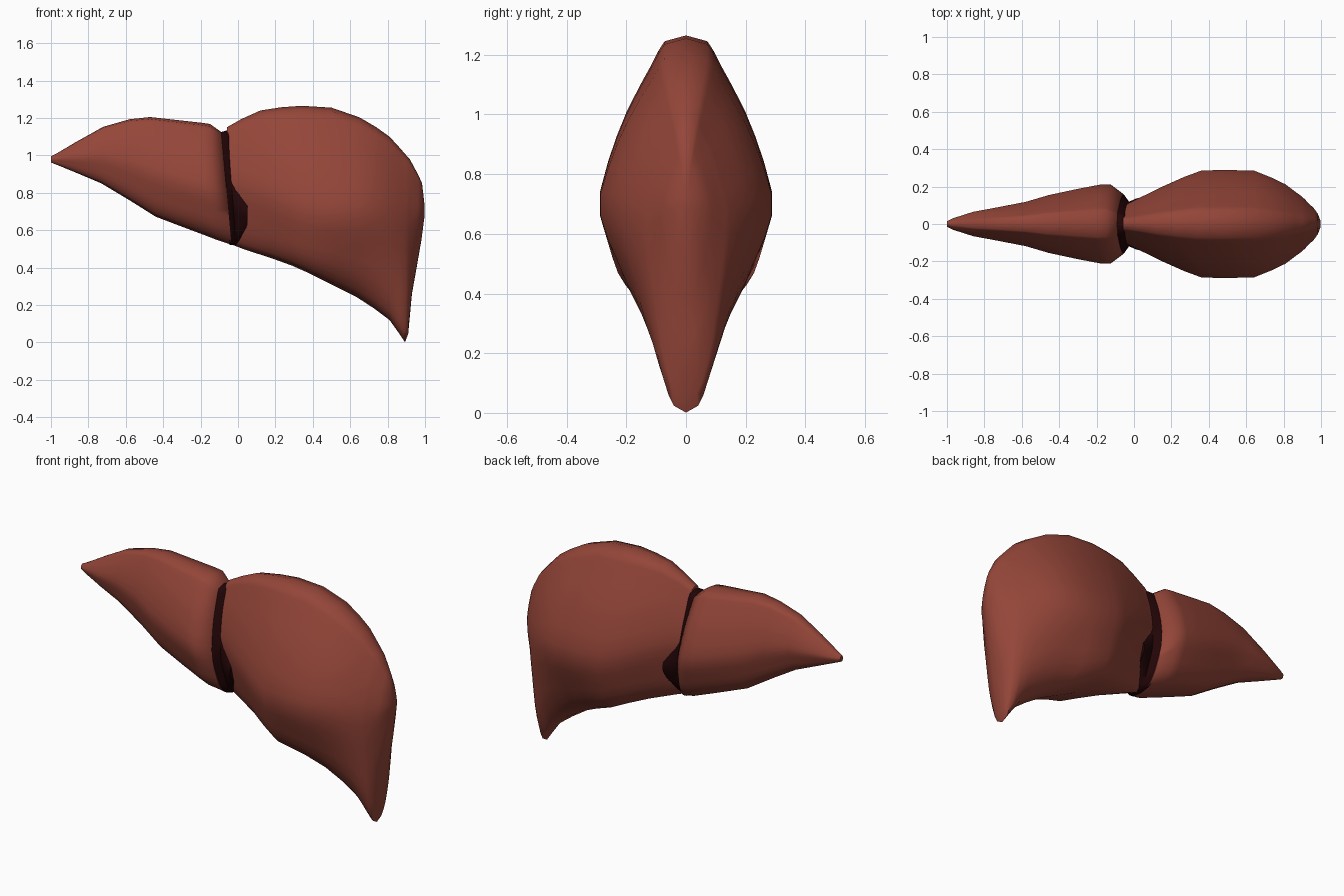
import bpy, bmesh, math


def material(name, rgb):
    m = bpy.data.materials.new(name)
    m.diffuse_color = (*rgb, 1)
    return m


RED = material("liver red", (0.295, 0.06, 0.04))
DARK = material("dark maroon", (0.016, 0.0015, 0.002))

# Cross-section: distance from the widest line to the edge, share of half thickness
UPPER = [(0.08, 1.0), (0.25, 0.91), (0.4, 0.81), (0.55, 0.69), (0.7, 0.54),
         (0.82, 0.41), (0.91, 0.32), (0.965, 0.25), (1.0, 0.0)]
LOWER = [(0.08, 1.0), (0.25, 0.92), (0.4, 0.82), (0.55, 0.725), (0.7, 0.62),
         (0.82, 0.49), (0.91, 0.36), (0.965, 0.24), (1.0, 0.0)]


def loft(name, mat, stations, upper_power=1.0, angle=60):
    """Stations: top x, top z, bottom x, bottom z, half thickness,
    height share of widest line, lower power (small = blunt underside)."""
    bm = bmesh.new()
    rings = []
    for tx, tz, bx, bz, h, mid, low in stations:
        # right side from top to bottom, then mirrored back up the left side
        half = [(u, w ** upper_power) for u, w in reversed(UPPER)]
        half += [(-u, w ** low) for u, w in LOWER]
        ring = []
        for u, w in half + [(u, -w) for u, w in half[-2:0:-1]]:
            t = mid + u * ((1 - mid) if u > 0 else mid)
            ring.append(bm.verts.new((bx + (tx - bx) * t, h * w, bz + (tz - bz) * t)))
        rings.append(ring)
    n = len(rings[0])
    for a, b in zip(rings, rings[1:]):
        for i in range(n):
            j = (i + 1) % n
            bm.faces.new((a[i], a[j], b[j], b[i]))
    bm.faces.new(rings[0])
    bm.faces.new(rings[-1])
    bmesh.ops.recalc_face_normals(bm, faces=bm.faces)
    me = bpy.data.meshes.new(name)
    bm.to_mesh(me)
    bm.free()
    me.materials.append(mat)
    ob = bpy.data.objects.new(name, me)
    bpy.context.collection.objects.link(ob)
    bpy.context.view_layer.objects.active = ob
    ob.select_set(True)
    bpy.ops.object.shade_smooth_by_angle(angle=math.radians(angle))
    ob.select_set(False)


# Large right lobe
loft("large_lobe", RED, [
    (-0.06, 1.15, -0.02, 0.518, 0.105, 0.52, 1.0),
    (0.02, 1.195, 0.04, 0.495, 0.14, 0.48, 0.9),
    (0.12, 1.24, 0.18, 0.45, 0.2, 0.42, 0.65),
    (0.23, 1.257, 0.29, 0.41, 0.25, 0.38, 0.5),
    (0.34, 1.265, 0.38, 0.37, 0.287, 0.37, 0.48),
    (0.5, 1.255, 0.52, 0.3, 0.288, 0.41, 0.85),
    (0.65, 1.203, 0.63, 0.245, 0.286, 0.47, 1.05),
    (0.74, 1.15, 0.73, 0.18, 0.248, 0.53, 1.05),
    (0.81, 1.1, 0.81, 0.12, 0.212, 0.57, 1.0),
    (0.865, 1.04, 0.86, 0.05, 0.172, 0.62, 0.9),
    (0.9, 1.0, 0.893, 0.001, 0.147, 0.66, 0.9),
    (0.918, 0.98, 0.91, 0.045, 0.13, 0.66, 0.9),
    (0.94, 0.94, 0.93, 0.26, 0.108, 0.6, 0.9),
    (0.965, 0.893, 0.955, 0.4, 0.085, 0.57, 0.9),
    (0.984, 0.85, 0.981, 0.55, 0.055, 0.5, 1.0),
    (0.998, 0.73, 0.998, 0.68, 0.015, 0.5, 1.0)])

# Small tapering left lobe
loft("small_lobe", RED, [
    (-1.0, 0.995, -1.0, 0.962, 0.014, 0.5, 0.7),
    (-0.97, 1.01, -0.97, 0.95, 0.03, 0.5, 0.7),
    (-0.86, 1.075, -0.86, 0.905, 0.065, 0.48, 0.65),
    (-0.72, 1.153, -0.73, 0.85, 0.09, 0.46, 0.65),
    (-0.58, 1.193, -0.58, 0.76, 0.118, 0.45, 0.65),
    (-0.47, 1.205, -0.44, 0.672, 0.155, 0.43, 0.65),
    (-0.31, 1.187, -0.29, 0.615, 0.188, 0.42, 0.65),
    (-0.2, 1.175, -0.17, 0.57, 0.21, 0.42, 0.65),
    (-0.15, 1.168, -0.11, 0.547, 0.212, 0.42, 0.65),
    (-0.09, 1.125, -0.035, 0.522, 0.16, 0.42, 0.65)], 0.8)

# Dark ligament filling the groove between the lobes
loft("ligament", DARK, [
    (-0.1, 1.12, -0.045, 0.522, 0.158, 0.42, 0.65),
    (-0.085, 1.126, -0.03, 0.52, 0.154, 0.42, 0.65),
    (-0.055, 1.135, -0.01, 0.518, 0.118, 0.38, 0.8),
    (0.0, 1.0, 0.015, 0.54, 0.135, 0.38, 0.8),
    (0.05, 0.82, 0.05, 0.58, 0.146, 0.5, 0.8)], 0.8)
